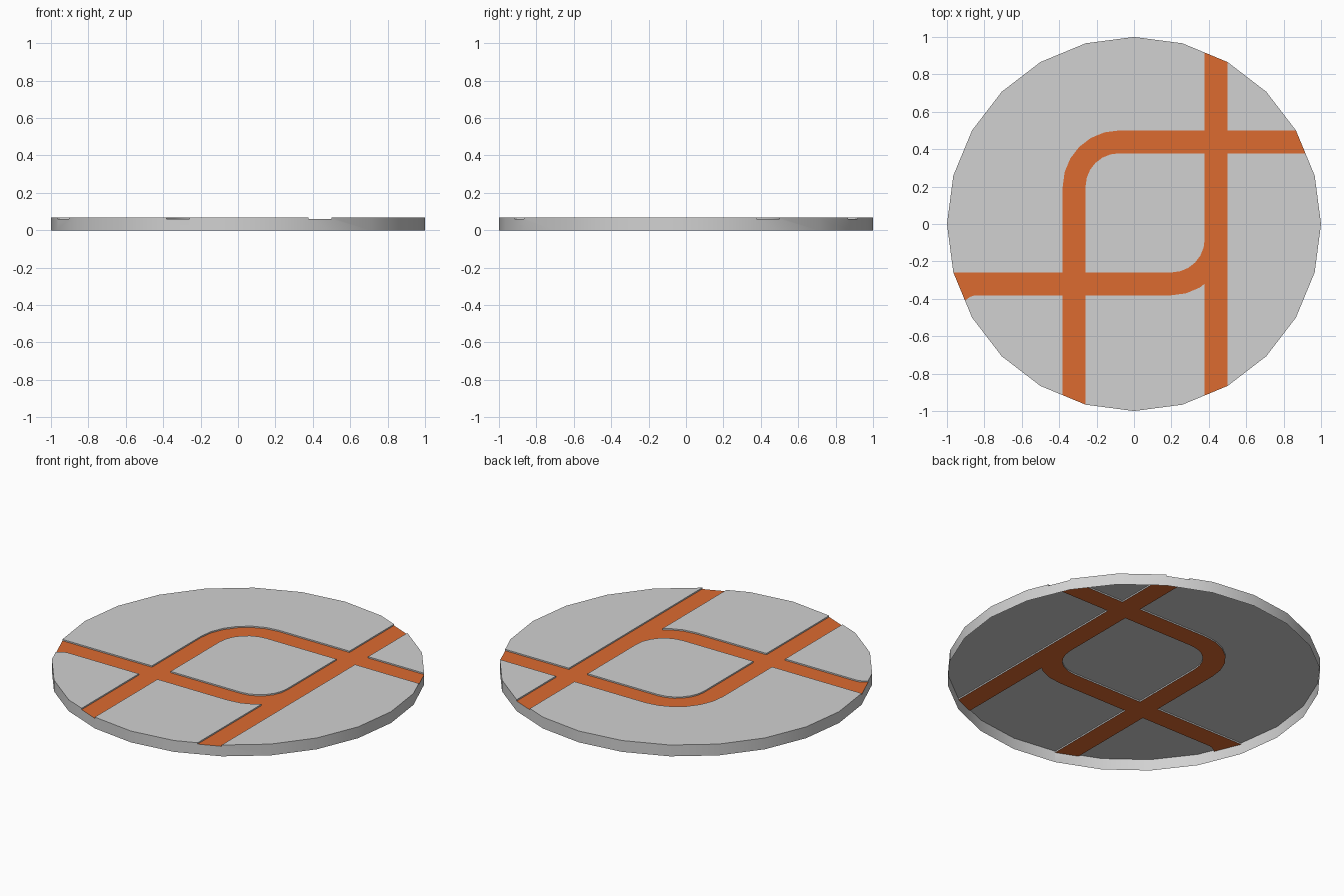
import bpy, bmesh
from math import sin, cos, radians

cube = bpy.data.objects.get("Cube")
if cube:
    bpy.data.objects.remove(cube, do_unlink=True)

TOP, FLOOR = 0.067, 0.059      # plate surface and channel floor
LOW, HIGH = -0.381, 0.5        # outer edges of the channel loop
WIDTH, RADIUS, FAR = 0.122, 0.3, 1.2


def material(name, color):
    mat = bpy.data.materials.new(name)
    mat.use_nodes = True
    mat.diffuse_color = (*color, 1)
    mat.node_tree.nodes["Principled BSDF"].inputs["Base Color"].default_value = (*color, 1)
    return mat


def prism(name, outline, bottom, top):
    """Closed upright solid from a flat outline."""
    bm = bmesh.new()
    base = bm.faces.new([bm.verts.new((x, y, bottom)) for x, y in outline])
    new = bmesh.ops.extrude_face_region(bm, geom=[base], use_keep_orig=True)
    bmesh.ops.translate(bm, vec=(0, 0, top - bottom),
                        verts=[v for v in new["geom"] if isinstance(v, bmesh.types.BMVert)])
    bmesh.ops.recalc_face_normals(bm, faces=bm.faces)
    mesh = bpy.data.meshes.new(name)
    bm.to_mesh(mesh)
    bm.free()
    obj = bpy.data.objects.new(name, mesh)
    bpy.context.collection.objects.link(obj)
    return obj


def arc(cx, cy, r, start, end, steps=6):
    angles = [radians(start + (end - start) * i / steps) for i in range(steps + 1)]
    return [(cx + r * cos(a), cy + r * sin(a)) for a in angles]


# Round plate
plate = prism("round_plate", arc(0, 0, 1, 0, 360, 24)[:-1], 0, TOP)

# Channel outlines: straight run, full bend, bend that joins the straight run
inner = RADIUS - WIDTH
a, b = LOW + RADIUS, HIGH - RADIUS
straight = [(HIGH - WIDTH, -FAR), (HIGH, -FAR), (HIGH, FAR), (HIGH - WIDTH, FAR)]
full_bend = ([(FAR, HIGH)] + arc(a, b, RADIUS, 90, 180) + [(LOW, -FAR), (LOW + WIDTH, -FAR)]
             + arc(a, b, inner, 180, 90) + [(FAR, HIGH - WIDTH)])
joining_bend = ([(-FAR, LOW)] + arc(b, a, RADIUS, 270, 360)
                + arc(b, a, inner, 360, 270) + [(-FAR, LOW + WIDTH)])
# Small flare where the left channel meets the rim
flare = [(-0.85, -0.3), (-FAR, -0.3), (-FAR, -0.58), (-0.904, -0.409),
         (-0.873, -0.388), (-0.85, LOW)]

cutters = []
for outline in (straight, full_bend, joining_bend, flare):
    cutter = prism("channel_cutter", outline, FLOOR, 0.2)
    cutter.hide_render = True
    mod = plate.modifiers.new("channel", 'BOOLEAN')
    mod.operation, mod.solver, mod.object = 'DIFFERENCE', 'EXACT', cutter
    cutters.append(cutter)

# Bake the cuts, then drop the cutters
bpy.context.view_layer.update()
graph = bpy.context.evaluated_depsgraph_get()
mesh = bpy.data.meshes.new_from_object(plate.evaluated_get(graph))
plate.modifiers.clear()
plate.data = mesh
for cutter in cutters:
    bpy.data.objects.remove(cutter, do_unlink=True)

# Colour the channel floors and open the underside
mesh.materials.clear()
mesh.materials.append(material("light_grey", (0.64, 0.64, 0.64)))
mesh.materials.append(material("orange", (0.72, 0.145, 0.03)))
bm = bmesh.new()
bm.from_mesh(mesh)
bm.normal_update()
for face in bm.faces:
    height = face.calc_center_median().z
    face.material_index = int(face.normal.z > 0.9 and height < (TOP + FLOOR) / 2)
underside = [f for f in bm.faces if f.normal.z < -0.9 and f.calc_center_median().z < 0.01]
bmesh.ops.delete(bm, geom=underside, context='FACES_ONLY')
bm.to_mesh(mesh)
bm.free()

bpy.ops.object.select_all(action='DESELECT')
plate.select_set(True)
bpy.context.view_layer.objects.active = plate
bpy.ops.object.shade_smooth_by_angle()
